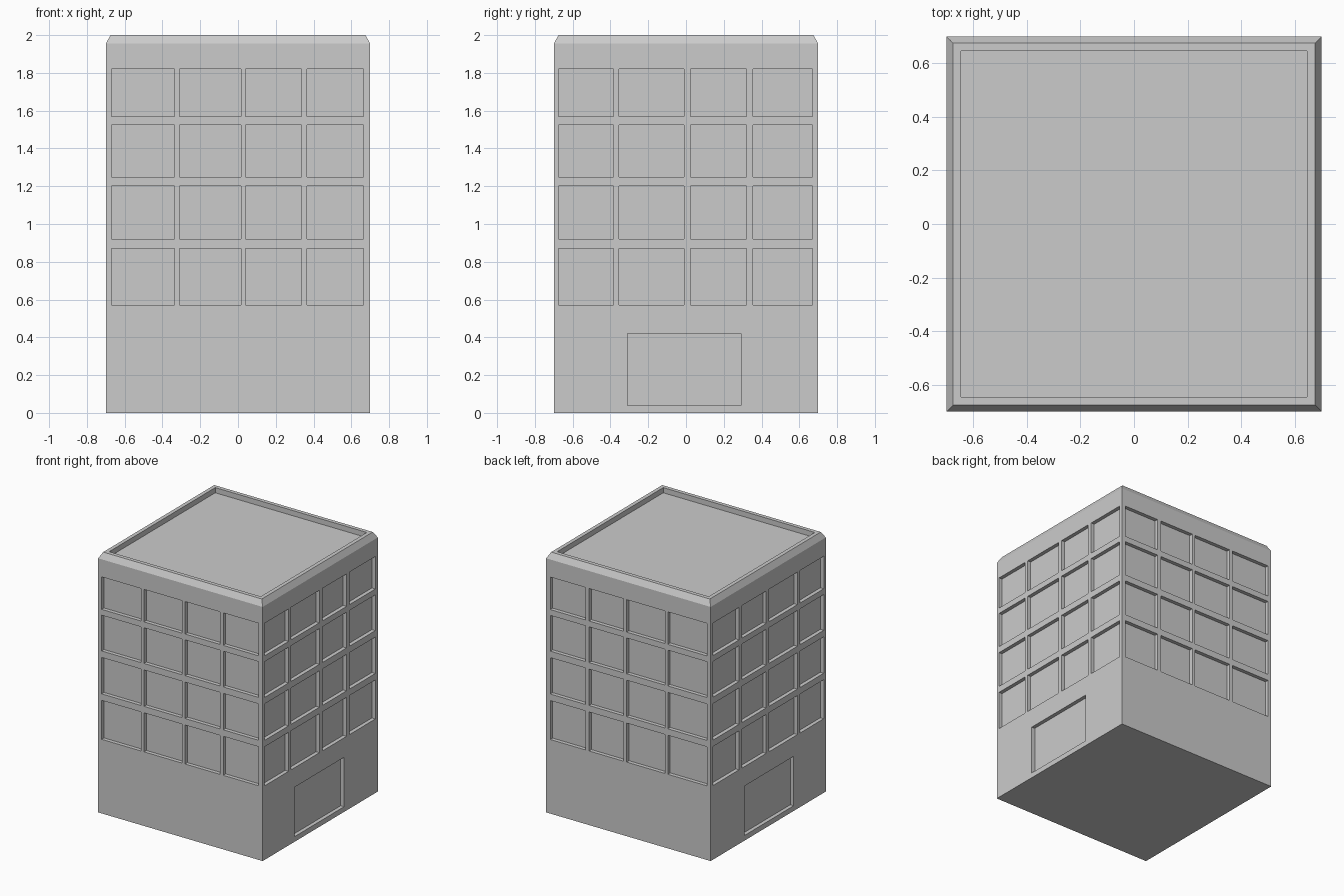
import bpy, bmesh
from mathutils import Matrix, Vector

if "Cube" in bpy.data.objects:
    bpy.data.objects.remove(bpy.data.objects["Cube"])

H = 0.70        # half width of the walls
DEPTH = 0.03    # window recess
rows = [(0.57, 0.87), (0.92, 1.20), (1.25, 1.525), (1.57, 1.82)]
front_cols = [(-0.67, -0.335), (-0.31, 0.015), (0.04, 0.335), (0.365, 0.665)]
side_cols = [(-0.675, -0.385), (-0.355, -0.01), (0.025, 0.32), (0.355, 0.67)]
door = ((-0.31, 0.29), (0.04, 0.42))


def make_object(name, bm):
    mesh = bpy.data.meshes.new(name)
    bm.to_mesh(mesh)
    bm.free()
    ob = bpy.data.objects.new(name, mesh)
    bpy.context.collection.objects.link(ob)
    return ob


def add_box(bm, lo, hi):
    lo, hi = Vector(lo), Vector(hi)
    m = Matrix.Translation((lo + hi) / 2) @ Matrix.Diagonal((*(hi - lo), 1))
    bmesh.ops.create_cube(bm, size=1, matrix=m)


# building shell: walls, chamfered parapet, sunken roof
bm = bmesh.new()
profile = [(H, 0), (H, 1.955), (0.675, 2.0), (0.645, 2.0), (0.645, 1.96)]
rings = [[bm.verts.new((sx * r, sy * r, z))
          for sx, sy in ((-1, -1), (1, -1), (1, 1), (-1, 1))] for r, z in profile]
for a, b in zip(rings, rings[1:]):
    for i in range(4):
        j = (i + 1) % 4
        bm.faces.new((a[i], a[j], b[j], b[i]))
bm.faces.new(rings[0][::-1])
bm.faces.new(rings[-1])
building = make_object("building", bm)

# recess cutters: windows on all four sides, doors on left and right
bm = bmesh.new()
inner, outer = H - DEPTH + 0.001, H + 0.1
for s in (-1, 1):
    n0, n1 = sorted((s * inner, s * outer))
    for z0, z1 in rows:
        for a, b in front_cols:
            add_box(bm, (a, n0, z0), (b, n1, z1))
    side_openings = [(c, r) for r in rows for c in side_cols] + [door]
    for (a, b), (z0, z1) in side_openings:
        # keep neighbouring cutters from crossing outside the corner
        add_box(bm, (n0, a, z0), (n1, b, z1))
cutter = make_object("recess_cutter", bm)
cutter.hide_render = True

mod = building.modifiers.new("recesses", 'BOOLEAN')
mod.operation = 'DIFFERENCE'
mod.solver = 'EXACT'
mod.object = cutter
bpy.context.view_layer.objects.active = building
bpy.ops.object.modifier_apply(modifier=mod.name)
bpy.data.objects.remove(cutter)
